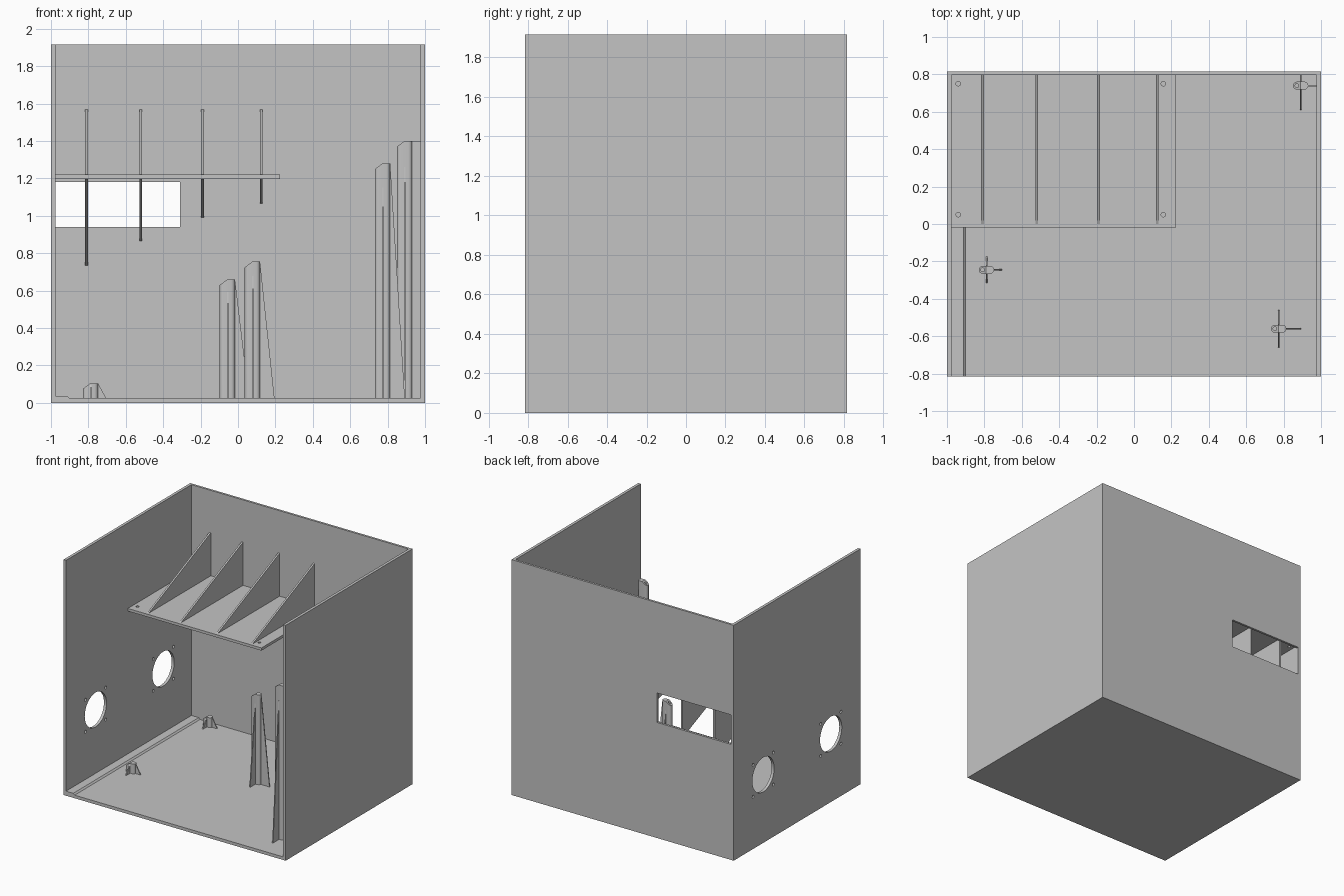
import bpy, bmesh, math
from mathutils import Vector

if "Cube" in bpy.data.objects:
    bpy.data.objects.remove(bpy.data.objects["Cube"])

grey = bpy.data.materials.new("light_grey")
grey.diffuse_color = (0.55, 0.55, 0.55, 1)
grey.use_nodes = True
grey.node_tree.nodes["Principled BSDF"].inputs["Base Color"].default_value = grey.diffuse_color

X, Y, H = 1.0, 0.815, 1.915        # outer half width, half depth, height
IX, IY, FLOOR = 0.977, 0.797, 0.025  # inner faces of the walls and floor


def finish(bm, name):
    bmesh.ops.recalc_face_normals(bm, faces=bm.faces)
    me = bpy.data.meshes.new(name)
    bm.to_mesh(me)
    bm.free()
    me.materials.append(grey)
    ob = bpy.data.objects.new(name, me)
    bpy.context.collection.objects.link(ob)
    return ob


def prism(bm, pts, vec):
    """Extrude a closed outline of 3D points along a vector."""
    face = bm.faces.new([bm.verts.new(p) for p in pts])
    ext = bmesh.ops.extrude_face_region(bm, geom=[face])["geom"]
    verts = [g for g in ext if isinstance(g, bmesh.types.BMVert)]
    bmesh.ops.translate(bm, verts=verts, vec=Vector(vec))


def box(bm, x0, x1, y0, y1, z0, z1):
    prism(bm, [(x0, y0, z0), (x1, y0, z0), (x1, y1, z0), (x0, y1, z0)], (0, 0, z1 - z0))


def rod(bm, centre, r, length, axis, n=24):
    """Cylinder starting at centre and running along x or z."""
    cx, cy, cz = centre
    ring = [(r * math.cos(2 * math.pi * i / n), r * math.sin(2 * math.pi * i / n)) for i in range(n)]
    if axis == "x":
        prism(bm, [(cx, cy + a, cz + b) for a, b in ring], (length, 0, 0))
    else:
        prism(bm, [(cx + a, cy + b, cz) for a, b in ring], (0, 0, length))


def cut(ob, cutter_bm):
    cutter = finish(cutter_bm, "cutter")
    cutter.hide_render = True
    mod = ob.modifiers.new("cut", "BOOLEAN")
    mod.operation, mod.solver, mod.object = "DIFFERENCE", "EXACT", cutter
    bpy.context.view_layer.objects.active = ob
    bpy.ops.object.modifier_apply(modifier=mod.name)
    bpy.data.objects.remove(cutter)


def smooth(ob):
    bpy.ops.object.select_all(action="DESELECT")
    ob.select_set(True)
    bpy.context.view_layer.objects.active = ob
    bpy.ops.object.shade_smooth_by_angle(angle=math.radians(30))


def simple_box(name, *dims):
    bm = bmesh.new()
    box(bm, *dims)
    return finish(bm, name)


# Case: floor and three walls, open at the front and top
simple_box("floor", -X, X, -Y, Y, 0, FLOOR)
simple_box("right_wall", IX, X, -Y, Y, FLOOR, H)
left = simple_box("left_wall", -X, -IX, -Y, Y, FLOOR, H)
back = simple_box("back_wall", -IX, IX, IY, Y, FLOOR, H)

# Two fan openings with four screw holes each
bm = bmesh.new()
for cy in (-0.435, 0.435):
    rod(bm, (-1.1, cy, 0.555), 0.14, 0.2, "x", 48)
    for sy in (-1, 1):
        for sz in (-1, 1):
            rod(bm, (-1.1, cy + sy * 0.13, 0.555 + sz * 0.13), 0.012, 0.2, "x", 16)
cut(left, bm)
smooth(left)

# Slot in the back wall
bm = bmesh.new()
box(bm, -IX - 0.001, -0.31, 0.7, 0.9, 0.94, 1.18)
cut(back, bm)

# Low rail along the left edge of the floor
bm = bmesh.new()
prism(bm, [(-IX, -Y, FLOOR), (-0.9, -Y, FLOOR), (-0.912, -Y, 0.037), (-IX, -Y, 0.037)],
      (0, Y + IY, 0))
finish(bm, "floor_rail")

# Shelf with corner holes
shelf = simple_box("shelf", -IX, 0.225, -0.02, IY, 1.198, 1.22)
bm = bmesh.new()
for hx in (-0.94, 0.157):
    for hy in (0.05, 0.75):
        rod(bm, (hx, hy, 1.1), 0.012, 0.2, "z", 16)
cut(shelf, bm)
smooth(shelf)

# Triangular ribs above and below the shelf
for x, low in ((-0.81, 0.735), (-0.52, 0.865), (-0.19, 0.99), (0.125, 1.065)):
    bm = bmesh.new()
    a = x - 0.007
    prism(bm, [(a, 0, 1.22), (a, IY, 1.22), (a, IY, 1.57)], (0.014, 0, 0))
    prism(bm, [(a, 0, 1.198), (a, IY, low), (a, IY, 1.198)], (0.014, 0, 0))
    finish(bm, "shelf_rib")


def post(x0, y, h, foot, half):
    """Slotted post with a sloped tip, drilled hole and tapered fins."""
    r, length, n = 0.021, 0.082, 10
    bm = bmesh.new()
    pts = []
    for cx, start in ((x0 + length - r, -math.pi / 2), (x0 + r, math.pi / 2)):
        for i in range(n + 1):
            t = start + math.pi * i / n
            pts.append((cx + r * math.cos(t), y + r * math.sin(t), FLOOR))
    prism(bm, pts, (0, 0, h - FLOOR))
    res = bmesh.ops.bisect_plane(bm, geom=bm.verts[:] + bm.edges[:] + bm.faces[:],
                                 plane_co=(x0, y, h - 0.03), plane_no=(-0.6, 0, 0.8),
                                 clear_outer=True)
    edges = [g for g in res["geom_cut"] if isinstance(g, bmesh.types.BMEdge)]
    bmesh.ops.holes_fill(bm, edges=edges, sides=0)
    body = finish(bm, "post")
    bm = bmesh.new()
    deep = min(0.15, h - 0.05)
    rod(bm, (x0 + r, y, h - deep), 0.01, deep + 0.1, "z", 16)
    cut(body, bm)
    smooth(body)

    # Fins, stopping at the walls
    bm = bmesh.new()
    xe = x0 + length
    t = 0.004
    xt = IX if foot > IX else xe
    xb = min(foot, IX)
    prism(bm, [(xe - 0.01, y - t, FLOOR), (xb, y - t, FLOOR), (xt, y - t, h), (xe - 0.01, y - t, h)],
          (0, 2 * t, 0))
    xm, zt = x0 + 0.042, h * 0.9
    for s in (-1, 1):
        tip = min(y + s * half, IY)
        prism(bm, [(xm - t, y + s * 0.015, FLOOR), (xm - t, tip, FLOOR),
                   (xm - t, y + s * 0.022, zt), (xm - t, y + s * 0.015, zt)], (2 * t, 0, 0))
    finish(bm, "post_fins")


# Posts rising in pairs from left to right
post(-0.83, -0.245, 0.105, -0.705, 0.07)
post(-0.83, 0.74, 0.105, -0.705, 0.07)
post(0.036, 0.13, 0.755, 0.195, 0.09)
post(-0.098, 0.74, 0.66, 0.06, 0.09)
post(0.732, -0.56, 1.28, 0.892, 0.10)
post(0.85, 0.74, 1.4, 1.01, 0.13)
